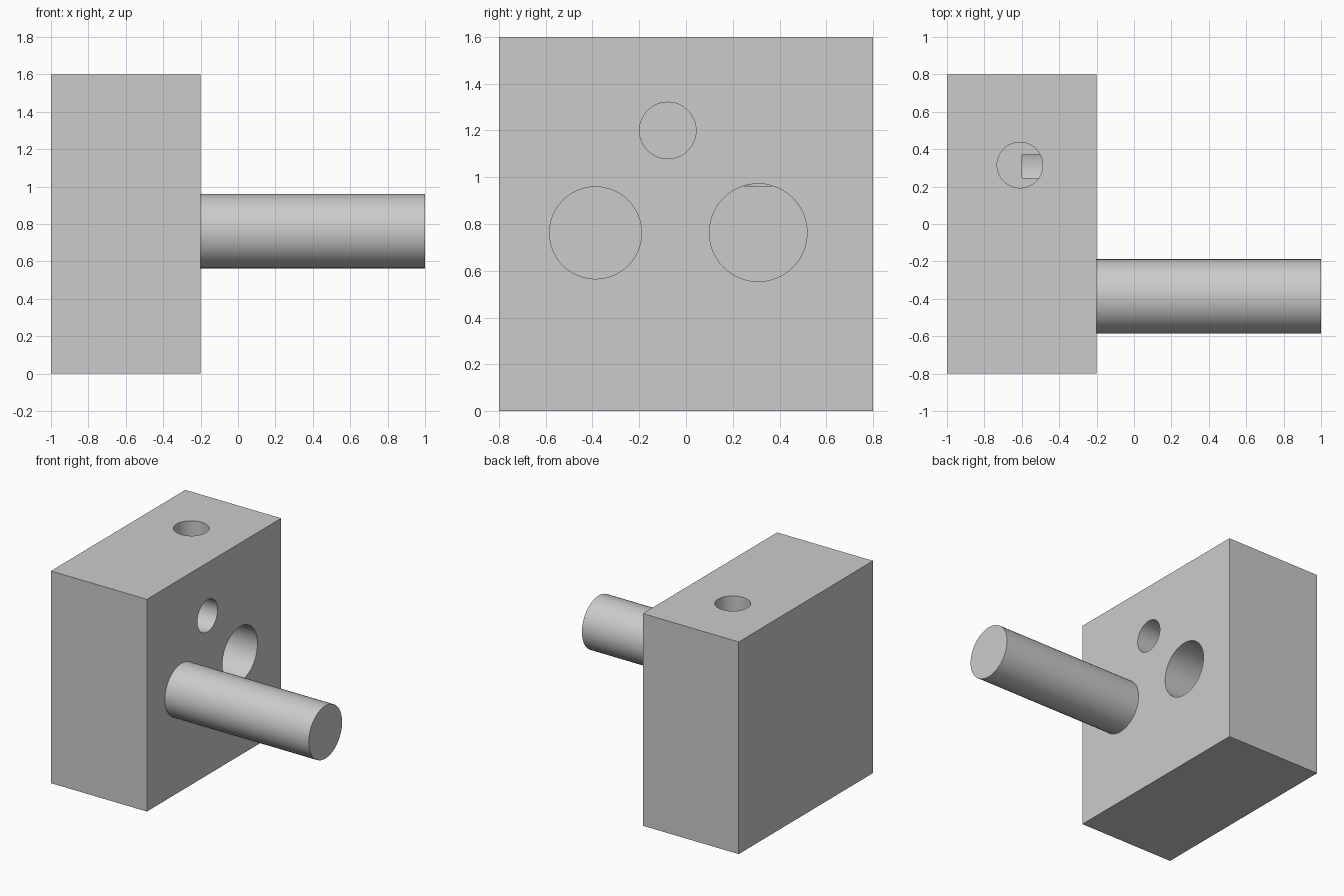
import bpy
import math

if "Cube" in bpy.data.objects:
    bpy.data.objects.remove(bpy.data.objects["Cube"])

# Single flat grey
grey = bpy.data.materials.new("plain_grey")
grey.use_nodes = True
colour = (0.6, 0.6, 0.6, 1)
grey.diffuse_color = colour
grey.node_tree.nodes["Principled BSDF"].inputs["Base Color"].default_value = colour

ALONG_X = (0, math.pi / 2, 0)
UPRIGHT = (0, 0, 0)


def cylinder(name, centre, radius, length, rotation):
    bpy.ops.mesh.primitive_cylinder_add(
        vertices=48, radius=radius, depth=length, location=centre, rotation=rotation)
    obj = bpy.context.object
    obj.name = name
    obj.data.materials.append(grey)
    return obj


def drill(target, centre, radius, length, rotation):
    cutter = cylinder("cutter", centre, radius, length, rotation)
    cutter.hide_render = True
    mod = target.modifiers.new("hole", "BOOLEAN")
    mod.operation = "DIFFERENCE"
    mod.solver = "EXACT"
    mod.object = cutter
    bpy.context.view_layer.objects.active = target
    bpy.ops.object.modifier_apply(modifier=mod.name)
    bpy.data.objects.remove(cutter)


def smooth(obj):
    bpy.ops.object.select_all(action="DESELECT")
    obj.select_set(True)
    bpy.context.view_layer.objects.active = obj
    bpy.ops.object.shade_smooth_by_angle(angle=math.radians(30))


# Main block
bpy.ops.mesh.primitive_cube_add(size=1, location=(-0.6, 0, 0.8))
block = bpy.context.object
block.name = "block"
block.scale = (0.8, 1.6, 1.6)
bpy.ops.object.transform_apply(location=False, rotation=False, scale=True)
block.data.materials.append(grey)

# Blind holes: large socket, small side hole, top hole meeting the socket
drill(block, (-0.3, 0.309, 0.763), 0.209, 0.6, ALONG_X)
drill(block, (-0.3, -0.078, 1.2), 0.121, 0.6, ALONG_X)
drill(block, (-0.61, 0.315, 1.362), 0.122, 0.8, UPRIGHT)
smooth(block)

# Round peg on the side
peg = cylinder("peg", (0.4, -0.387, 0.762), 0.199, 1.2, ALONG_X)
smooth(peg)
